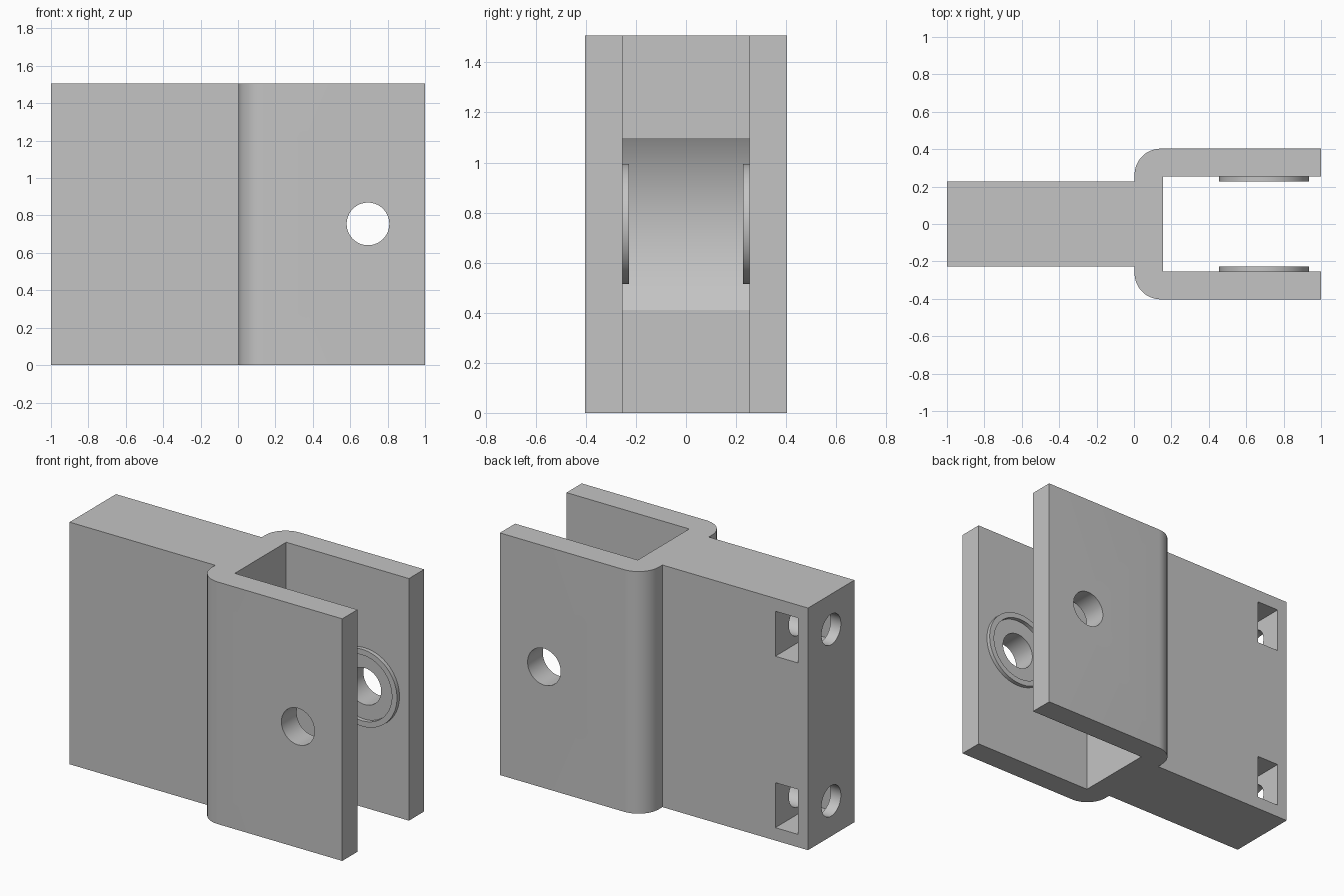
import bpy, bmesh, math
from mathutils import Matrix, Vector

cube = bpy.data.objects.get("Cube")
if cube:
    bpy.data.objects.remove(cube, do_unlink=True)

# Main dimensions
HEIGHT, MID = 1.507, 0.755
OUTER, INNER, BLOCK = 0.403, 0.253, 0.228
WEB_BACK, WEB_FRONT, CORNER = 0.003, 0.155, 0.14
PIN_X, PIN_R = 0.695, 0.114

grey = bpy.data.materials.new("plain grey")
grey.use_nodes = True
grey.diffuse_color = (0.55, 0.55, 0.55, 1)
grey.node_tree.nodes["Principled BSDF"].inputs["Base Color"].default_value = grey.diffuse_color


def make(name, bm):
    bmesh.ops.recalc_face_normals(bm, faces=bm.faces)
    mesh = bpy.data.meshes.new(name)
    bm.to_mesh(mesh)
    bm.free()
    mesh.materials.append(grey)
    obj = bpy.data.objects.new(name, mesh)
    bpy.context.collection.objects.link(obj)
    return obj


def activate(obj):
    bpy.ops.object.select_all(action='DESELECT')
    obj.select_set(True)
    bpy.context.view_layer.objects.active = obj


def cylinder(name, axis, centre, radius, depth, sides=64):
    bm = bmesh.new()
    turn = Vector((0, 0, 1)).rotation_difference(Vector(axis)).to_matrix().to_4x4()
    bmesh.ops.create_cone(bm, cap_ends=True, segments=sides, radius1=radius, radius2=radius,
                          depth=depth, matrix=Matrix.Translation(centre) @ turn)
    return make(name, bm)


def box(name, low, high):
    bm = bmesh.new()
    low, high = Vector(low), Vector(high)
    bmesh.ops.create_cube(bm, size=1, matrix=Matrix.Translation((low + high) / 2)
                          @ Matrix.Diagonal((*(high - low), 1)))
    return make(name, bm)


def cut(target, cutter):
    cutter.hide_render = True
    activate(target)
    mod = target.modifiers.new("cut", 'BOOLEAN')
    mod.operation, mod.solver, mod.object = 'DIFFERENCE', 'EXACT', cutter
    bpy.ops.object.modifier_apply(modifier=mod.name)
    bpy.data.objects.remove(cutter, do_unlink=True)


# Clevis body: half outline with a rounded shoulder, mirrored and extruded
half = [(-1, BLOCK), (WEB_BACK, BLOCK)]
for i in range(13):
    a = math.pi - i * math.pi / 24
    half.append((WEB_BACK + CORNER + CORNER * math.cos(a), OUTER - CORNER + CORNER * math.sin(a)))
half += [(1, OUTER), (1, INNER), (WEB_FRONT, INNER)]
outline = half + [(x, -y) for x, y in reversed(half)]
bm = bmesh.new()
base = bm.faces.new([bm.verts.new((x, y, 0)) for x, y in outline])
top = bmesh.ops.extrude_face_region(bm, geom=[base])
bmesh.ops.translate(bm, vec=(0, 0, HEIGHT),
                    verts=[v for v in top["geom"] if isinstance(v, bmesh.types.BMVert)])
body = make("clevis_body", bm)

# Curved clearance in the web and the pin hole through both arms
cut(body, cylinder("web_clearance", (0, 1, 0), (PIN_X, 0, MID), 0.64, 2 * INNER, 128))
cut(body, cylinder("pin_hole", (0, 1, 0), (PIN_X, 0, MID), PIN_R, 2))

# Bolt holes from the end, each crossing a nut pocket open at the back
for z in (0.22, HEIGHT - 0.22):
    cut(body, box("nut_pocket", (-0.93, -0.14, z - 0.14), (-0.775, 0.4, z + 0.14)))
    cut(body, cylinder("bolt_hole", (1, 0, 0), (-0.8, 0, z), 0.095, 0.6))

# Raised rims around the pin hole on the inner faces
rims = []
for side, label in ((1, "back"), (-1, "front")):
    rim = cylinder(label + "_pin_rim", (0, 1, 0), (PIN_X, side * (INNER + BLOCK) / 2, MID),
                   0.24, INNER - BLOCK)
    cut(rim, cylinder("rim_bore", (0, 1, 0), (PIN_X, 0, MID), 0.205, 2))
    rims.append(rim)

for obj in [body] + rims:
    activate(obj)
    bpy.ops.object.shade_smooth_by_angle(angle=math.radians(30))
